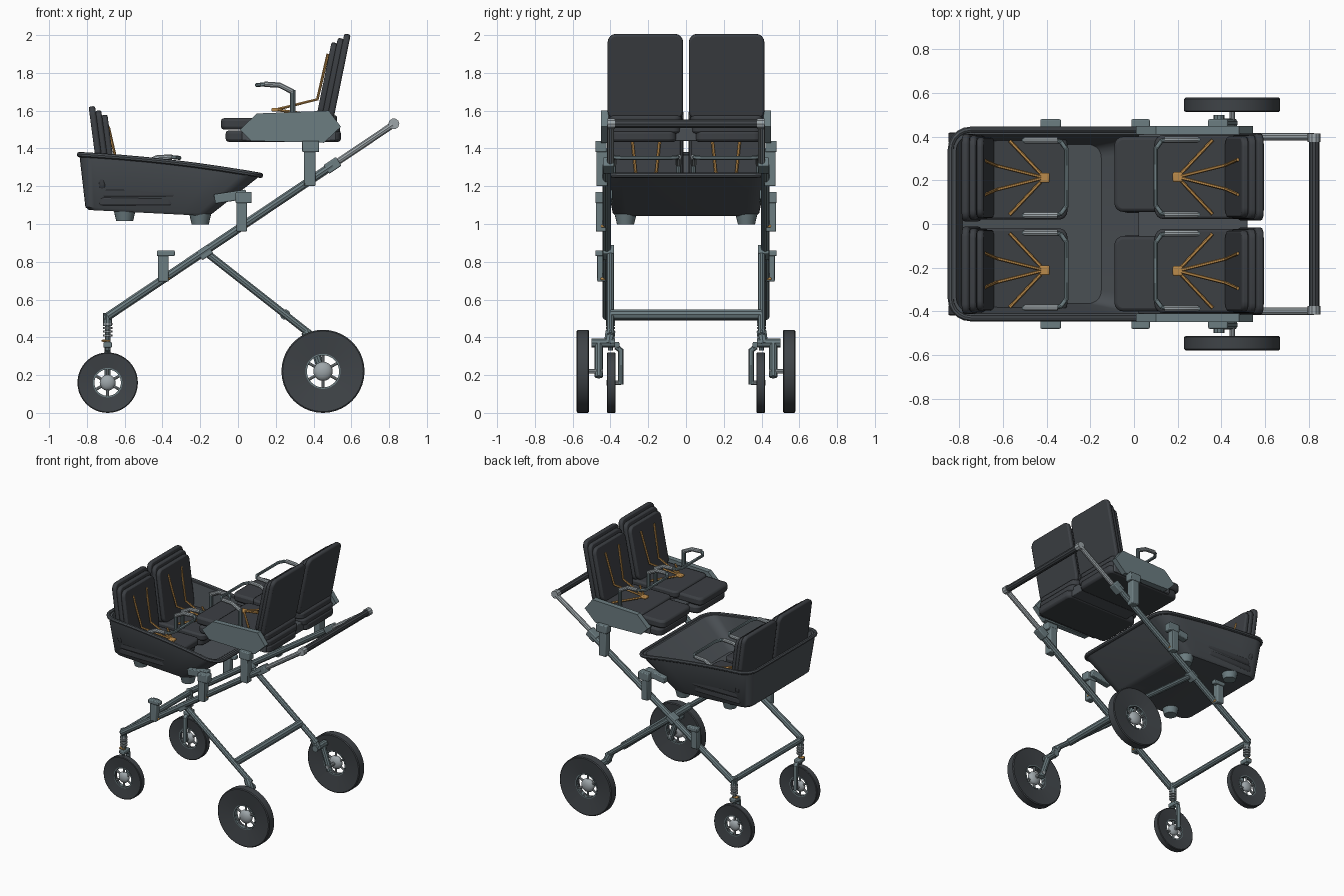
import bpy, bmesh, math
from mathutils import Matrix, Vector

cube = bpy.data.objects.get("Cube")
if cube:
    bpy.data.objects.remove(cube, do_unlink=True)


def material(name, r, g, b):
    m = bpy.data.materials.new(name)
    m.use_nodes = True
    m.diffuse_color = (r, g, b, 1)
    m.node_tree.nodes["Principled BSDF"].inputs["Base Color"].default_value = (r, g, b, 1)
    return m


FABRIC = material("charcoal fabric", .045, .05, .057)
SHELL = material("slate shell", .07, .08, .09)
FRAME = material("grey green frame", .15, .205, .22)
SILVER = material("light grey metal", .34, .38, .4)
RUBBER = material("dark rubber", .05, .057, .064)
STRAP = material("amber strap", .5, .26, .07)


def finish(ob, mat):
    ob.data.materials.append(mat)
    bpy.ops.object.select_all(action='DESELECT')
    ob.select_set(True)
    bpy.context.view_layer.objects.active = ob
    if ob.type == 'CURVE':
        bpy.ops.object.convert(target='MESH')
    bpy.ops.object.shade_smooth_by_angle(angle=math.radians(35))
    return bpy.context.object


def from_bmesh(name, bm, mat, loc=(0, 0, 0), tilt=0):
    bmesh.ops.recalc_face_normals(bm, faces=bm.faces)
    me = bpy.data.meshes.new(name)
    bm.to_mesh(me)
    bm.free()
    ob = bpy.data.objects.new(name, me)
    bpy.context.collection.objects.link(ob)
    ob.location = loc
    ob.rotation_euler.y = tilt
    return finish(ob, mat)


def box(name, loc, size, mat, tilt=0, corner=0, edge=.006):
    """Box with optional rounded vertical corners and softened edges."""
    bm = bmesh.new()
    bmesh.ops.create_cube(bm, size=1)
    bmesh.ops.scale(bm, vec=size, verts=bm.verts)
    if corner:
        up = [e for e in bm.edges if abs(e.verts[0].co.z - e.verts[1].co.z) > 1e-5]
        bmesh.ops.bevel(bm, geom=up, offset=corner, segments=4, profile=.5, affect='EDGES')
    ob = from_bmesh(name, bm, mat, loc, tilt)
    mod = ob.modifiers.new("soft edges", 'BEVEL')
    mod.width, mod.segments = edge, 2
    return ob


def tube(name, pts, r, mat, closed=False, res=3):
    cu = bpy.data.curves.new(name, 'CURVE')
    cu.dimensions = '3D'
    cu.bevel_depth, cu.bevel_resolution, cu.use_fill_caps = r, res, True
    sp = cu.splines.new('POLY')
    sp.points.add(len(pts) - 1)
    for p, co in zip(sp.points, pts):
        p.co = (*co, 1)
    sp.use_cyclic_u = closed
    ob = bpy.data.objects.new(name, cu)
    bpy.context.collection.objects.link(ob)
    return finish(ob, mat)


def lathe(name, profile, mat, loc, steps=40):
    """Closed (radius, y) profile spun around the y axis."""
    bm = bmesh.new()
    rings = []
    for i in range(steps):
        a = 2 * math.pi * i / steps
        rings.append([bm.verts.new((r * math.cos(a), y, r * math.sin(a))) for r, y in profile])
    n = len(profile)
    for i in range(steps):
        a, b = rings[i], rings[(i + 1) % steps]
        for j in range(n):
            bm.faces.new((a[j], a[(j + 1) % n], b[(j + 1) % n], b[j]))
    return from_bmesh(name, bm, mat, loc)


def wheel(name, c, R, hole, w):
    h = w / 2
    lathe(name + "_tyre", [(hole, -h * .5), (R * .97, -h), (R, -h * .85), (R, h * .85),
                           (R * .97, h), (hole, h * .5)], RUBBER, c)
    lathe(name + "_rim", [(hole, -h * .6), (hole + .008, -h * .6), (hole + .008, h * .6), (hole, h * .6)], FRAME, c)
    bm = bmesh.new()
    bmesh.ops.create_uvsphere(bm, u_segments=20, v_segments=12, radius=hole * .6)
    bmesh.ops.scale(bm, vec=(1, .6, 1), verts=bm.verts)
    from_bmesh(name + "_hub", bm, SILVER, c)
    for k in range(6):
        a = math.pi * (k / 3 + 1 / 6)
        d = Vector((math.cos(a), 0, math.sin(a)))
        tube(name + "_spoke", [Vector(c) + d * hole * .4, Vector(c) + d * (hole + .004)], .008, SILVER)


def seat(name, x0, d, zs, yc, tilt):
    """Padded seat: x0 is the foot of the back, d the way it faces, zs the seat top."""
    def P(f, y, h):
        return (x0 + d * f, yc + y, zs + h)
    for i, (tall, wide) in enumerate([(.46, .4), (.43, .385), (.4, .37)]):
        box(name + "_back_pad", P(-.034 + i * .031, 0, .205 - i * .008), (tall, wide, .034), FABRIC,
            math.pi / 2 + d * -tilt, .045, .01)
    box(name + "_cushion", P(.19, 0, -.025), (.43, .385, .05), FABRIC, 0, .04, .012)
    box(name + "_cushion_base", P(.17, 0, -.07), (.42, .375, .05), FABRIC, 0, .04, .012)
    # grab bar with two posts
    for s in (-1, 1):
        tube(name + "_bar_post", [P(.21, s * .172, -.03), P(.21, s * .172, .135)], .014, FRAME)
        tube(name + "_bar_grip", [P(.21, s * .172, .125), P(.28, s * .172, .16), P(.36, s * .172, .165)], .015, SILVER)
        # harness
        tube(name + "_shoulder_strap", [P(.3, 0, .03), P(.08, s * .055, .085), P(.024, s * .08, .325)], .008, STRAP, res=1)
        tube(name + "_lap_strap", [P(.3, 0, .03), P(.14, s * .17, .008)], .008, STRAP, res=1)
    tube(name + "_bar_front", [P(.34, -.172, .165), P(.375, -.165, .163), P(.4, -.13, .16),
                               P(.4, .13, .16), P(.375, .165, .163), P(.34, .172, .165)], .011, FRAME)
    box(name + "_buckle", P(.3, 0, .03), (.045, .045, .02), STRAP)


# front tub: lofted rounded rings, outside up and inside down
def rim_z(x):
    return 1.368 - .05 * (x + .85) - .066 * (x + .85) ** 2


def ring(x0, x1, hy, r, zf):
    pts = []
    for cx, cy, a0 in ((x1, hy, 0), (x0, hy, 90), (x0, -hy, 180), (x1, -hy, 270)):
        sx, sy = (1 if cx == x1 else -1), (1 if cy > 0 else -1)
        for k in range(6):
            a = math.radians(a0 + k * 18)
            pts.append((cx - sx * r + r * math.cos(a), cy - sy * r + r * math.sin(a)))
        if a0 in (0, 180):
            ends = (x1 - r, x0 + r) if a0 == 0 else (x0 + r, x1 - r)
            pts += [(ends[0] + (ends[1] - ends[0]) * t / 6, cy) for t in range(1, 6)]
    return [(x, y, zf(x)) for x, y in pts]


def floor_z(x):
    return 1.075 - .05 * (x + .81)


rim = ring(-.84, .12, .432, .09, rim_z)
loops = [ring(-.79, -.16, .375, .06, floor_z), ring(-.808, -.135, .388, .07, lambda x: floor_z(x) + .015), rim,
         ring(-.815, .09, .41, .075, rim_z),
         ring(-.785, -.15, .365, .06, lambda x: floor_z(x) + .03)]
bm = bmesh.new()
vs = [[bm.verts.new(p) for p in lp] for lp in loops]
for a, b in zip(vs, vs[1:]):
    for i in range(len(a)):
        j = (i + 1) % len(a)
        bm.faces.new((a[i], a[j], b[j], b[i]))
bm.faces.new(vs[0])
bm.faces.new(vs[-1])
from_bmesh("front_tub", bm, SHELL)
tube("tub_rim", rim, .014, SHELL, True, 2)

# four seats in two facing pairs
for s, side in ((1, "left"), (-1, "right")):
    seat("front_seat_" + side, -.71, 1, 1.19, s * .212, math.radians(7.5))
    seat("rear_seat_" + side, .5, -1, 1.575, s * .215, math.radians(11.5))
    box("rear_seat_front_pad_" + side, (.03, s * .228, 1.53), (.24, .345, .06), FABRIC, 0, .04, .015)
    box("rear_seat_lower_pad_" + side, (.24, s * .225, 1.465), (.61, .35, .06), FABRIC, 0, .04, .015)
box("rear_seat_base", (.27, 0, 1.475), (.5, .82, .07), SHELL)

# side plates of the rear seat
outline = [(.01, 1.5), (.1, 1.585), (.48, 1.6), (.545, 1.515), (.455, 1.43), (.07, 1.44)]
for s in (-1, 1):
    bm = bmesh.new()
    f = bm.faces.new([bm.verts.new((x, s * .41, z)) for x, z in outline])
    ext = bmesh.ops.extrude_face_region(bm, geom=[f])["geom"]
    bmesh.ops.translate(bm, vec=(0, s * .04, 0), verts=[v for v in ext if isinstance(v, bmesh.types.BMVert)])
    from_bmesh("rear_seat_side_plate", bm, FRAME)

slope = math.atan2(.8, 1.19)
for s in (-1, 1):
    # main rail and handle arm
    tube("main_rail", [(-.69, s * .42, .51), (.5, s * .42, 1.31)], .023, FRAME)
    tube("handle_arm", [(.47, s * .4, 1.29), (.82, s * .4, 1.525)], .018, SILVER)
    box("handle_clamp", (.5, s * .41, 1.31), (.08, .06, .055), FRAME, -slope)
    # empty adapter
    box("adapter_post", (-.395, s * .445, .775), (.055, .05, .16), FRAME)
    box("adapter_cup", (-.382, s * .46, .845), (.095, .04, .03), FRAME)
    # tub mount
    box("tub_mount_post", (.02, s * .45, 1.06), (.055, .055, .2), FRAME)
    box("tub_mount_head", (.03, s * .45, 1.14), (.085, .06, .06), FRAME)
    box("tub_mount_arm", (-.04, s * .415, 1.145), (.17, .05, .05), FRAME, -.15)
    # rear seat mount
    box("seat_mount_post", (.38, s * .445, 1.3), (.06, .06, .2), FRAME)
    box("seat_mount_head", (.385, s * .45, 1.41), (.09, .06, .06), FRAME)
    # small release buttons
    for x in (-.37, .04, .39):
        box("release_button", (x, s * .43, .71 + (x + .37) * .68), (.02, .045, .015), STRAP)
    # round feet under the tub
    for x in (-.6, -.2):
        bm = bmesh.new()
        bmesh.ops.create_cone(bm, cap_ends=True, segments=20, radius1=.045, radius2=.058, depth=.055)
        from_bmesh("tub_foot", bm, FRAME, (x, s * .32, floor_z(x) - .02))
    # rear leg, joint and swing arm
    box("leg_joint", (-.175, s * .41, .85), (.07, .06, .055), FRAME, -slope)
    tube("rear_leg", [(-.17, s * .4, .85), (.39, s * .4, .41)], .02, FRAME)
    tube("rear_pivot", [(.39, s * .375, .37), (.39, s * .5, .37)], .025, FRAME)
    tube("rear_strut", [(.36, s * .4, .43), (.395, s * .41, .36)], .027, FRAME)
    tube("rear_swing_arm", [(.39, s * .462, .38), (.455, s * .462, .19)], .022, FRAME)
    tube("rear_axle", [(.45, s * .44, .22), (.45, s * .57, .22)], .013, SILVER)
    wheel("rear_wheel", (.45, s * .546, .22), .22, .085, .065)
    # front steering tube, spring, fork and wheel
    tube("steering_tube", [(-.69, s * .4, .46), (-.69, s * .4, .53)], .024, FRAME)
    tube("spring_core", [(-.69, s * .4, .33), (-.69, s * .4, .47)], .014, FRAME)
    for k in range(4):
        z = .405 + k * .02
        tube("spring_coil", [(-.69, s * .4, z), (-.69, s * .4, z + .011)], .026, SILVER)
    box("swivel_block", (-.69, s * .39, .36), (.045, .075, .03), FRAME)
    box("swivel_lock", (-.7, s * .4, .382), (.045, .03, .012), STRAP)
    tube("front_fork", [(-.69, s * .37, .35), (-.69, s * .345, .33), (-.69, s * .345, .15)], .016, FRAME)
    tube("front_axle", [(-.69, s * .345, .16), (-.69, s * .415, .16)], .012, SILVER)
    wheel("front_wheel", (-.69, s * .396, .16), .16, .07, .046)

# cross bars and push handle
tube("front_cross_bar", [(-.69, -.42, .51), (-.69, .42, .51)], .022, FRAME)
tube("rear_cross_bar", [(.25, -.4, .52), (.25, -.33, .52), (.25, .33, .52), (.25, .4, .52)], .028, FRAME)
tube("push_grip", [(.825, -.385, 1.53), (.825, .385, 1.53)], .024, RUBBER)
for s in (-1, 1):
    tube("grip_end", [(.825, s * .375, 1.53), (.825, s * .415, 1.53)], .029, SILVER)
